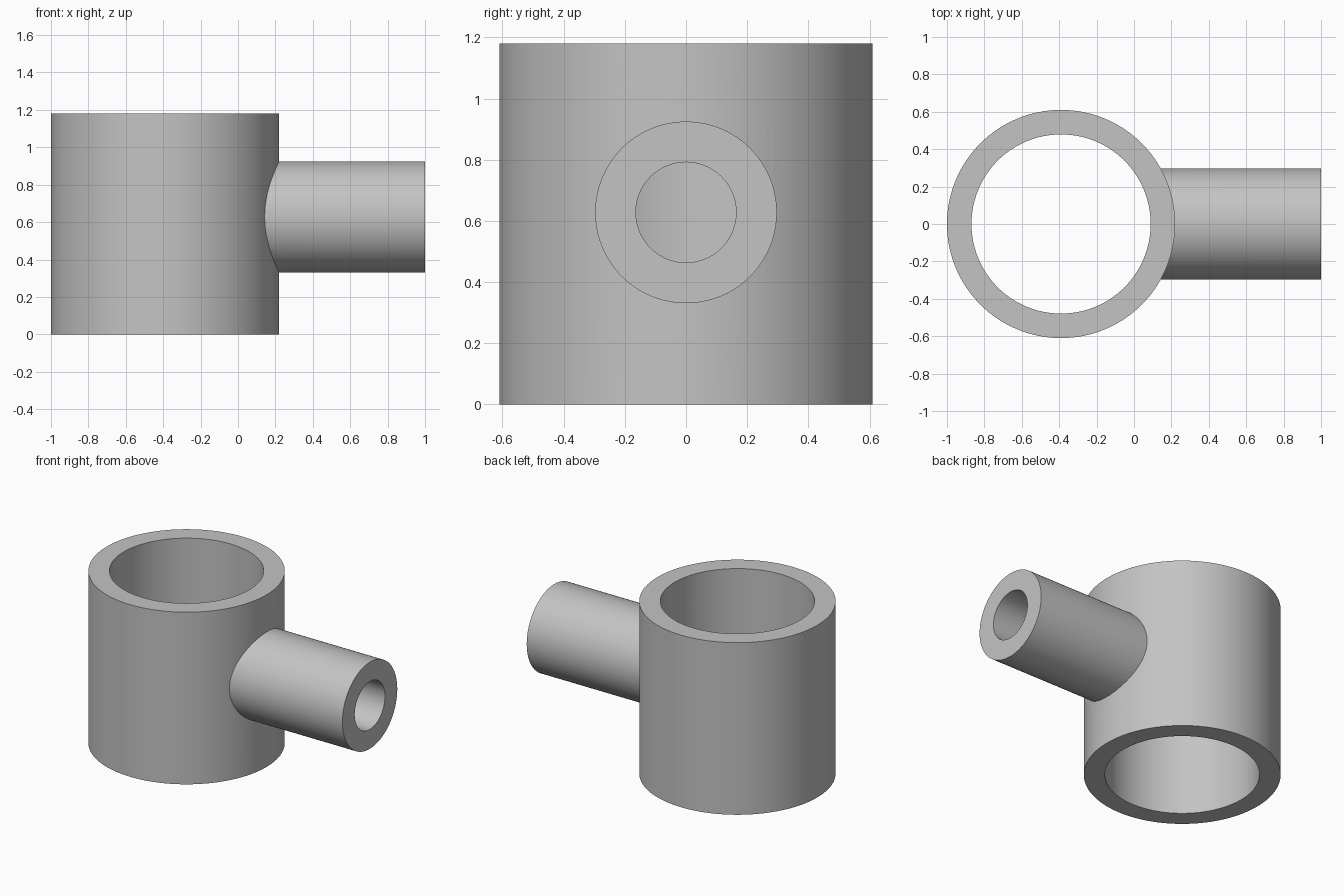
import bpy
import math

if "Cube" in bpy.data.objects:
    bpy.data.objects.remove(bpy.data.objects["Cube"], do_unlink=True)

SLEEVE_X, HEIGHT, PIPE_Z = -0.39, 1.18, 0.628
SIDES = 128

grey = bpy.data.materials.new("plain grey")
grey.use_nodes = True
colour = (0.55, 0.55, 0.55, 1)
grey.diffuse_color = colour
grey.node_tree.nodes["Principled BSDF"].inputs["Base Color"].default_value = colour


def upright(name, radius, bottom, top):
    """Vertical cylinder on the sleeve axis."""
    bpy.ops.mesh.primitive_cylinder_add(
        vertices=SIDES, radius=radius, depth=top - bottom,
        location=(SLEEVE_X, 0, (top + bottom) / 2))
    bpy.context.object.name = name
    return bpy.context.object


def sideways(name, radius, end):
    """Horizontal cylinder from the sleeve axis out to x = end."""
    bpy.ops.mesh.primitive_cylinder_add(
        vertices=SIDES, radius=radius, depth=end - SLEEVE_X,
        location=((end + SLEEVE_X) / 2, 0, PIPE_Z),
        rotation=(0, math.pi / 2, 0))
    bpy.context.object.name = name
    return bpy.context.object


def combine(target, other, operation):
    """Apply an exact boolean and discard the helper."""
    mod = target.modifiers.new(operation.lower(), "BOOLEAN")
    mod.object, mod.operation, mod.solver = other, operation, "EXACT"
    bpy.context.view_layer.objects.active = target
    bpy.ops.object.modifier_apply(modifier=mod.name)
    bpy.data.objects.remove(other, do_unlink=True)


# Outer sleeve joined with the side pipe
tee = upright("sleeve_with_side_pipe", 0.61, 0, HEIGHT)
combine(tee, sideways("side_pipe", 0.297, 1), "UNION")

# Open bores: straight through the sleeve, and from the pipe end into it
combine(tee, upright("sleeve_bore", 0.479, -0.1, HEIGHT + 0.1), "DIFFERENCE")
combine(tee, sideways("pipe_bore", 0.164, 1.1), "DIFFERENCE")

# Smooth walls with crisp rims
tee.data.materials.clear()
tee.data.materials.append(grey)
for face in tee.data.polygons:
    face.material_index = 0
bpy.ops.object.select_all(action="DESELECT")
tee.select_set(True)
bpy.context.view_layer.objects.active = tee
bpy.ops.object.shade_smooth_by_angle(angle=math.radians(25))
